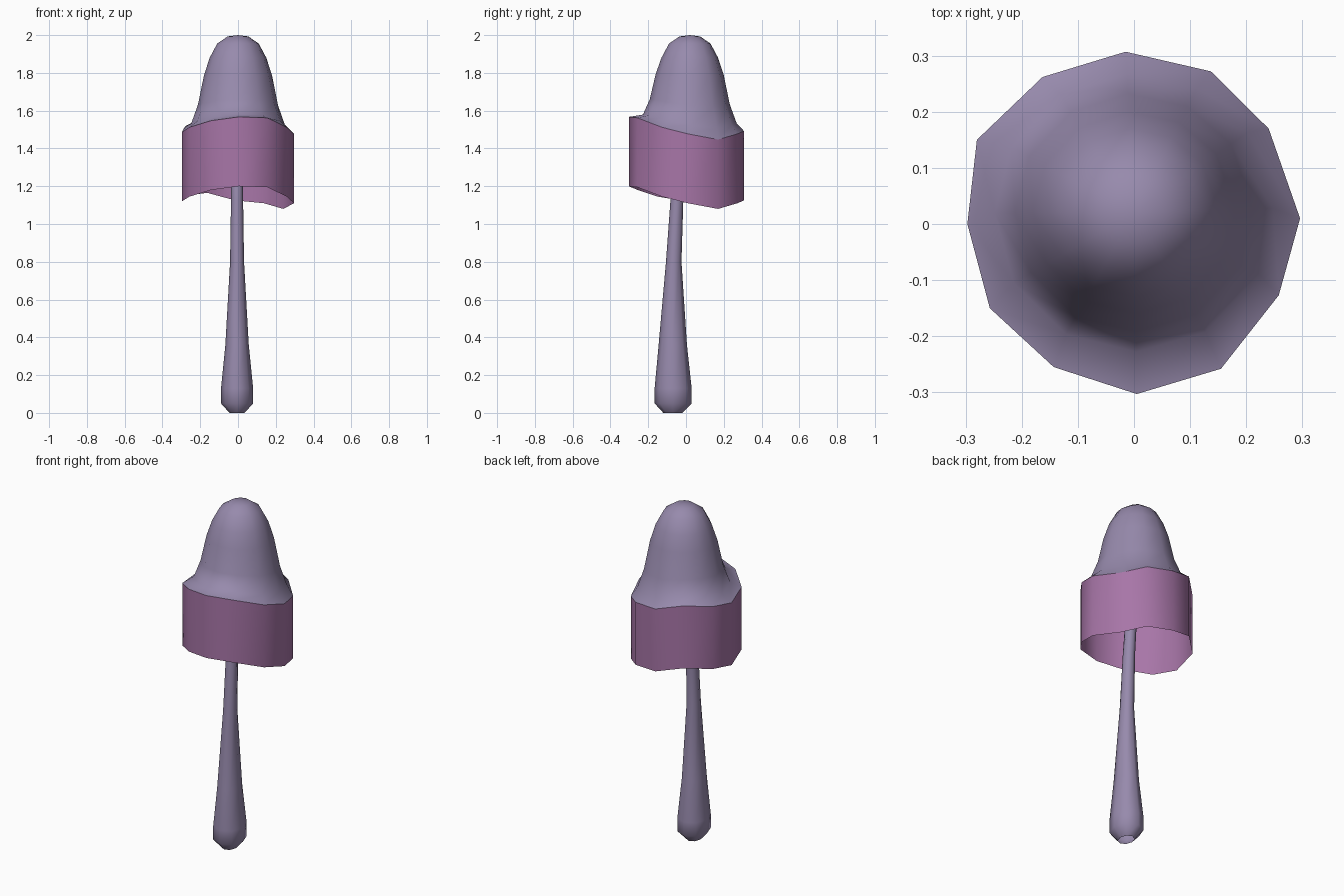
import bpy, bmesh, math

cube = bpy.data.objects.get("Cube")
if cube:
    bpy.data.objects.remove(cube)


def material(name, rgb):
    m = bpy.data.materials.new(name)
    m.use_nodes = True
    m.diffuse_color = (*rgb, 1)
    m.node_tree.nodes["Principled BSDF"].inputs["Base Color"].default_value = (*rgb, 1)
    return m


def loft(name, rings, mat, angle, tip=None):
    """Skin a list of equal closed rings, optionally closing the last one to a tip."""
    bm = bmesh.new()
    loops = [[bm.verts.new(p) for p in ring] for ring in rings]
    n = len(loops[0])
    for a, b in zip(loops, loops[1:]):
        for i in range(n):
            j = (i + 1) % n
            bm.faces.new((a[i], a[j], b[j], b[i]))
    if tip:
        t = bm.verts.new(tip)
        for i in range(n):
            bm.faces.new((loops[-1][i], loops[-1][(i + 1) % n], t))
    mesh = bpy.data.meshes.new(name)
    bm.to_mesh(mesh)
    bm.free()
    mesh.materials.append(mat)
    ob = bpy.data.objects.new(name, mesh)
    bpy.context.collection.objects.link(ob)
    bpy.ops.object.select_all(action="DESELECT")
    ob.select_set(True)
    bpy.context.view_layer.objects.active = ob
    bpy.ops.object.shade_smooth_by_angle(angle=math.radians(angle))
    return ob


def ellipse(rx, ry, cx, cy, z, n):
    turns = [math.tau * i / n for i in range(n)]
    return [(cx + rx * math.cos(t), cy + ry * math.sin(t), z) for t in turns]


grey = material("mushroom grey purple", (0.31, 0.255, 0.415))
pink = material("mushroom pink", (0.39, 0.18, 0.39))

# Wavy lower edge of the skirt, counterclockwise from the left side
edge = [(.296, .01, 1.11), (.24, .17, 1.08), (.137, .272, 1.11), (-.015, .307, 1.125),
        (-.163, .262, 1.165), (-.28, .15, 1.15), (-.297, 0, 1.12), (-.257, -.15, 1.145),
        (-.143, -.255, 1.18), (.005, -.303, 1.20), (.155, -.258, 1.195), (.258, -.127, 1.145)]
HEIGHT = 0.367
rim = [(x, y, z + HEIGHT) for x, y, z in edge]
loft("cap_skirt", [edge, rim], pink, 40)

# Bell-shaped crown: radius, height, share of the rim's waviness
profile = [(.248, 1.545, .6), (.212, 1.64, .35), (.18, 1.79, .1), (.15, 1.88, 0),
           (.11, 1.955, 0), (.055, 1.993, 0)]
rings = [rim]
for radius, z, wave in profile:
    ring = []
    for x, y, rz in rim:
        a = math.atan2(y, x)
        ring.append((radius * math.cos(a), .02 + radius * math.sin(a),
                     z + wave * (rz - 1.51)))
    rings.append(ring)
loft("cap_crown", rings, grey, 70, tip=(0, .02, 2))

# Club-shaped stem, open underneath and leaning back as it rises
stem = [(.04, .05, -.07, 0), (.085, .098, -.068, .05), (.085, .098, -.068, .13),
        (.062, .075, -.07, .36), (.037, .041, -.065, .8), (.032, .034, -.048, 1.13),
        (.03, .03, -.02, 1.45)]
loft("stem", [ellipse(rx, ry, -.005, cy, z, 8) for rx, ry, cy, z in stem],
     grey, 70, tip=(0, -.015, 1.5))
